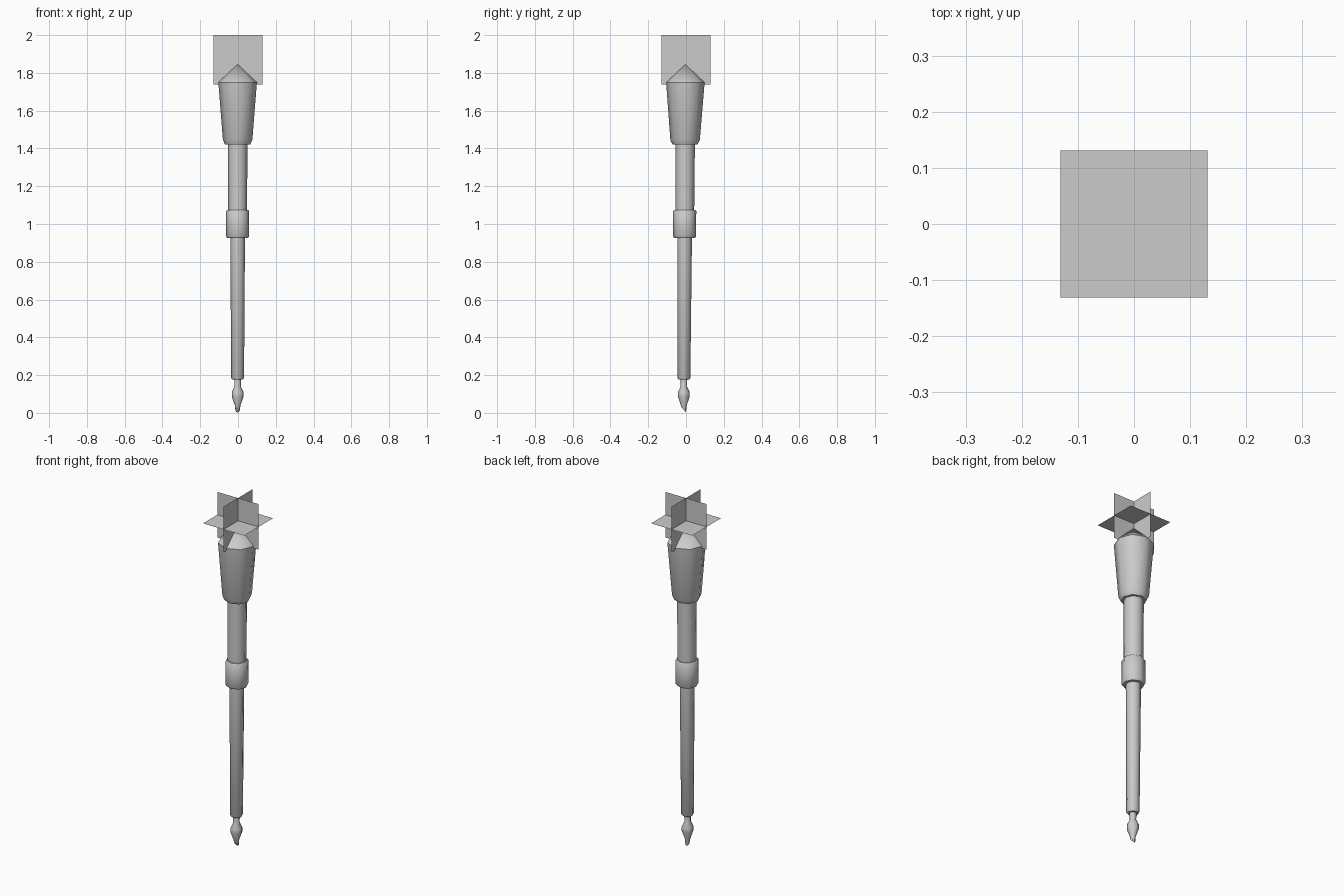
import bpy, bmesh, math
from mathutils import Vector

cube = bpy.data.objects.get("Cube")
if cube:
    bpy.data.objects.remove(cube, do_unlink=True)

SIDES = 8

grey = bpy.data.materials.new("plain grey")
grey.use_nodes = True
colour = (0.6, 0.6, 0.6, 1)
grey.diffuse_color = colour
grey.node_tree.nodes["Principled BSDF"].inputs["Base Color"].default_value = colour


def finish(name, bm, smooth=True):
    mesh = bpy.data.meshes.new(name)
    bm.to_mesh(mesh)
    bm.free()
    mesh.materials.append(grey)
    obj = bpy.data.objects.new(name, mesh)
    bpy.context.collection.objects.link(obj)
    if smooth:
        bpy.ops.object.select_all(action="DESELECT")
        obj.select_set(True)
        bpy.context.view_layer.objects.active = obj
        bpy.ops.object.shade_smooth_by_angle(angle=math.radians(46))
    return obj


def axis(z):
    """Centre of the very slightly leaning handle at height z."""
    return Vector((-0.002, -0.012 + 0.005 * z, z))


def turned(name, profile, apex=None, slant=0.0):
    """Octagonal turned part from (height, radius) pairs, lowest first.
    The lowest ring can be slanted so that its back hangs lower."""
    bm = bmesh.new()
    rings = []
    for row, (z, r) in enumerate(profile):
        ring = []
        for i in range(SIDES):
            a = math.tau * i / SIDES
            drop = -slant * math.sin(a) if row == 0 else 0
            ring.append(bm.verts.new(axis(z) + Vector((r * math.cos(a), r * math.sin(a), drop))))
        rings.append(ring)
    for low, high in zip(rings, rings[1:]):
        for i in range(SIDES):
            j = (i + 1) % SIDES
            bm.faces.new((low[i], low[j], high[j], high[i]))
    bm.faces.new(rings[0][::-1])
    if apex is None:
        bm.faces.new(rings[-1])
    else:
        tip = bm.verts.new(axis(apex))
        for i in range(SIDES):
            bm.faces.new((rings[-1][i], rings[-1][(i + 1) % SIDES], tip))
    return finish(name, bm)


# Handle, from the pointed foot up to the head
turned("foot_finial", [(0.016, 0.012), (0.04, 0.015), (0.085, 0.031), (0.11, 0.031),
                       (0.14, 0.017), (0.185, 0.018)], slant=0.014)
turned("lower_shaft", [(0.176, 0.028), (0.185, 0.034), (0.94, 0.039)])
turned("collar", [(0.927, 0.056), (0.935, 0.061), (1.068, 0.061), (1.074, 0.056)])
turned("upper_shaft", [(1.06, 0.05), (1.43, 0.052)])
turned("head", [(1.42, 0.066), (1.445, 0.078), (1.75, 0.102)], apex=1.846)

# Flame: three crossed square sheets
HALF, FLAME_Z = 0.131, 1.869
for name, u, v in (("flame_level", "X", "Y"), ("flame_across", "X", "Z"), ("flame_along", "Y", "Z")):
    unit = {"X": Vector((HALF, 0, 0)), "Y": Vector((0, HALF, 0)), "Z": Vector((0, 0, HALF))}
    bm = bmesh.new()
    corners = ((-1, -1), (1, -1), (1, 1), (-1, 1))
    bm.faces.new([bm.verts.new(unit[u] * a + unit[v] * b + Vector((0, 0, FLAME_Z))) for a, b in corners])
    finish(name, bm, smooth=False)
